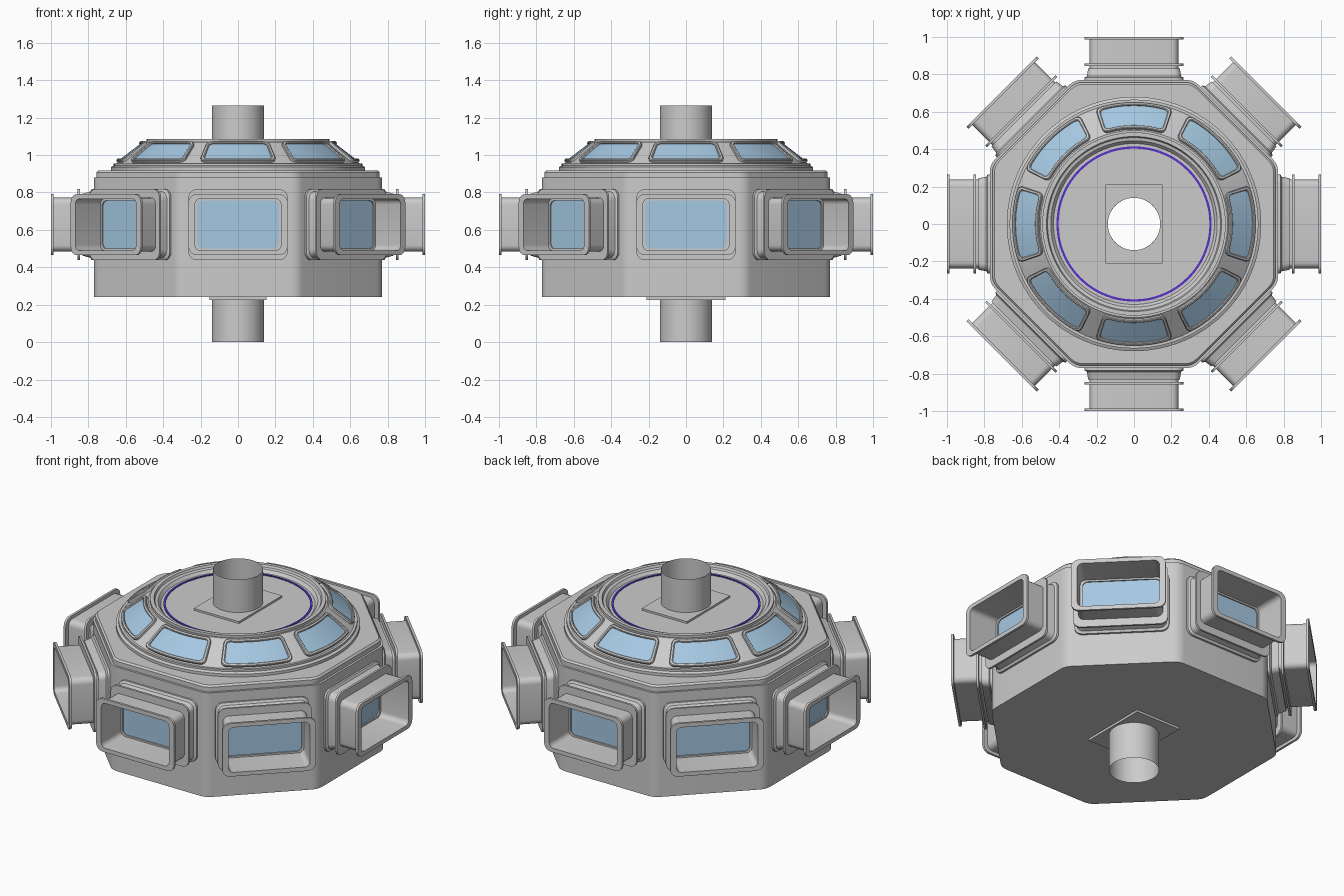
import bpy, bmesh
from math import sin, cos, pi, radians, atan2, hypot

if "Cube" in bpy.data.objects:
    bpy.data.objects.remove(bpy.data.objects["Cube"])


def material(name, rgb):
    m = bpy.data.materials.new(name)
    m.diffuse_color = (*rgb, 1)
    m.use_nodes = True
    m.node_tree.nodes["Principled BSDF"].inputs["Base Color"].default_value = m.diffuse_color
    return m


GLASS = material("window_glass", (0.38, 0.58, 0.76))
BLUE = material("blue_line", (0.10, 0.03, 0.60))


def loft(name, rings, mat=None, closed=False, flat=False):
    """Skin a list of equally long point rings."""
    bm = bmesh.new()
    vs = [[bm.verts.new(p) for p in ring] for ring in rings]
    n = len(vs[0])
    pairs = list(zip(vs, vs[1:])) + ([(vs[-1], vs[0])] if closed else [])
    for a, b in pairs:
        for i in range(n):
            j = (i + 1) % n
            bm.faces.new((a[i], a[j], b[j], b[i]))
    bmesh.ops.remove_doubles(bm, verts=bm.verts, dist=1e-5)
    bmesh.ops.recalc_face_normals(bm, faces=bm.faces)
    for f in bm.faces:
        f.smooth = not flat
    me = bpy.data.meshes.new(name)
    bm.to_mesh(me)
    bm.free()
    if not flat:
        me.set_sharp_from_angle(angle=radians(30))
    ob = bpy.data.objects.new(name, me)
    bpy.context.collection.objects.link(ob)
    if mat:
        me.materials.append(mat)
    return ob


def circle(r, z, n=96):
    return [(r * cos(2 * pi * i / n), r * sin(2 * pi * i / n), z) for i in range(n)]


def octagon(apothem, z, r=0.09, seg=5):
    """Octagon with rounded corners."""
    pts = []
    for k in range(8):
        c, m = (apothem - r) / cos(pi / 8), (k + 0.5) * pi / 4
        for i in range(seg + 1):
            a = (k + i / seg) * pi / 4
            pts.append((c * cos(m) + r * cos(a), c * sin(m) + r * sin(a), z))
    return pts


def rrect(w, h, r, sub=1, seg=5):
    """Rounded rectangle (half sizes w, h), long sides cut into sub pieces."""
    pts = []
    for k, (sx, sy) in enumerate(((1, 1), (-1, 1), (-1, -1), (1, -1))):
        cx, cy = sx * (w - r), sy * (h - r)
        for i in range(seg + 1):
            a = (k + i / seg) * pi / 2
            pts.append((cx + r * cos(a), cy + r * sin(a)))
        if k in (0, 2):
            pts += [(cx * (1 - 2 * i / sub), cy + sy * r) for i in range(1, sub)]
    return pts


# Octagonal hull, with a hole in the floor for the central pipe
n8 = len(octagon(1, 0))
loft("hull", [circle(0.14, 0.24, n8), octagon(0.77, 0.24), octagon(0.77, 0.88),
              octagon(0.757, 0.88), octagon(0.757, 0.908), octagon(0.747, 0.918),
              circle(0.66, 0.918, n8)])

# Round roof: stepped base, sloped window band, rim and sunken deck
roof = [(0.68, 0.91), (0.68, 0.935), (0.665, 0.943), (0.665, 0.955), (0.65, 0.955),
        (0.50, 1.07), (0.49, 1.07), (0.49, 1.085), (0.468, 1.085), (0.462, 1.072),
        (0.445, 1.068), (0.43, 1.05), (0.14, 1.05)]
loft("roof", [circle(r, z) for r, z in roof])

# Blue line on the deck
loft("deck_blue_ring", [circle(r, z) for r, z in
                        ((0.403, 1.049), (0.403, 1.054), (0.415, 1.054), (0.415, 1.049))],
     BLUE, closed=True)

# Central pipe, open at both ends
loft("central_pipe", [circle(0.14, z, 64) for z in (0.0, 0.24, 1.05, 1.265)])


# Rectangular collar plates around the pipe
def plate(name, z0, z1, a=0.153, b=0.21):
    corner = atan2(b, a)
    angs = sorted([2 * pi * i / 64 for i in range(64)] +
                  [corner, pi - corner, pi + corner, 2 * pi - corner])
    hole, edge = [], []
    for t in angs:
        k = min(a / max(abs(cos(t)), 1e-9), b / max(abs(sin(t)), 1e-9))
        edge.append((k * cos(t), k * sin(t)))
        hole.append((0.14 * cos(t), 0.14 * sin(t)))
    loft(name, [[(*p, z) for p in ring] for ring, z in
                ((hole, z0), (edge, z0), (edge, z1), (hole, z1))], flat=True)


plate("top_collar", 1.05, 1.062)
plate("bottom_collar", 0.226, 0.24)

# Docking tunnels: half width, half height, corner radius, distance from the axis
TUNNEL = [(0.265, 0.19, 0.045, 0.76), (0.265, 0.19, 0.045, 0.782),
          (0.252, 0.177, 0.04, 0.79), (0.245, 0.165, 0.04, 0.832),
          (0.237, 0.150, 0.035, 0.832), (0.237, 0.150, 0.035, 0.846),
          (0.265, 0.19, 0.045, 0.846), (0.265, 0.19, 0.045, 0.859),
          (0.237, 0.144, 0.035, 0.859), (0.237, 0.144, 0.035, 0.986),
          (0.265, 0.163, 0.045, 0.986), (0.265, 0.163, 0.045, 1.0),
          (0.230, 0.138, 0.03, 1.0), (0.230, 0.138, 0.03, 0.81),
          (0.218, 0.128, 0.03, 0.81), (0.218, 0.128, 0.03, 0.795)]


def on_side(pts, d, ang):
    return [(d * cos(ang) - u * sin(ang), d * sin(ang) + u * cos(ang), 0.628 + v)
            for u, v in pts]


# Roof windows follow the cone of the sloped band
R0, Z0, DR, DZ = 0.65, 0.955, -0.15, 0.115
SL = hypot(DR, DZ)


def on_cone(pts, n, ang):
    out = []
    for u, v in pts:
        s = (SL / 2 + v) / SL
        r, z = R0 + DR * s + n * DZ / SL, Z0 + DZ * s - n * DR / SL
        t = ang + u / 0.575
        out.append((r * cos(t), r * sin(t), z))
    return out


FRAME = [(0.186, 0.086, 0.03, -0.004), (0.186, 0.086, 0.03, 0.012),
         (0.182, 0.082, 0.028, 0.016), (0.172, 0.072, 0.022, 0.016),
         (0.168, 0.068, 0.02, 0.012), (0.168, 0.068, 0.02, 0.002)]

for k in range(8):
    ang = k * pi / 4
    loft(f"docking_tunnel_{k + 1}",
         [on_side(rrect(w, h, r), d, ang) for w, h, r, d in TUNNEL])
    loft(f"tunnel_window_{k + 1}",
         [on_side(rrect(0.22, 0.13, 0.03), 0.802, ang),
          on_side(rrect(0.10, 0, 0), 0.802, ang)], GLASS)
    loft(f"roof_window_frame_{k + 1}",
         [on_cone(rrect(w, h, r, 10), n, ang) for w, h, r, n in FRAME])
    loft(f"roof_window_{k + 1}",
         [on_cone(rrect(0.169, 0.069, 0.02, 10), 0.006, ang),
          on_cone(rrect(0.149, 0, 0, 10), 0.006, ang)], GLASS)
